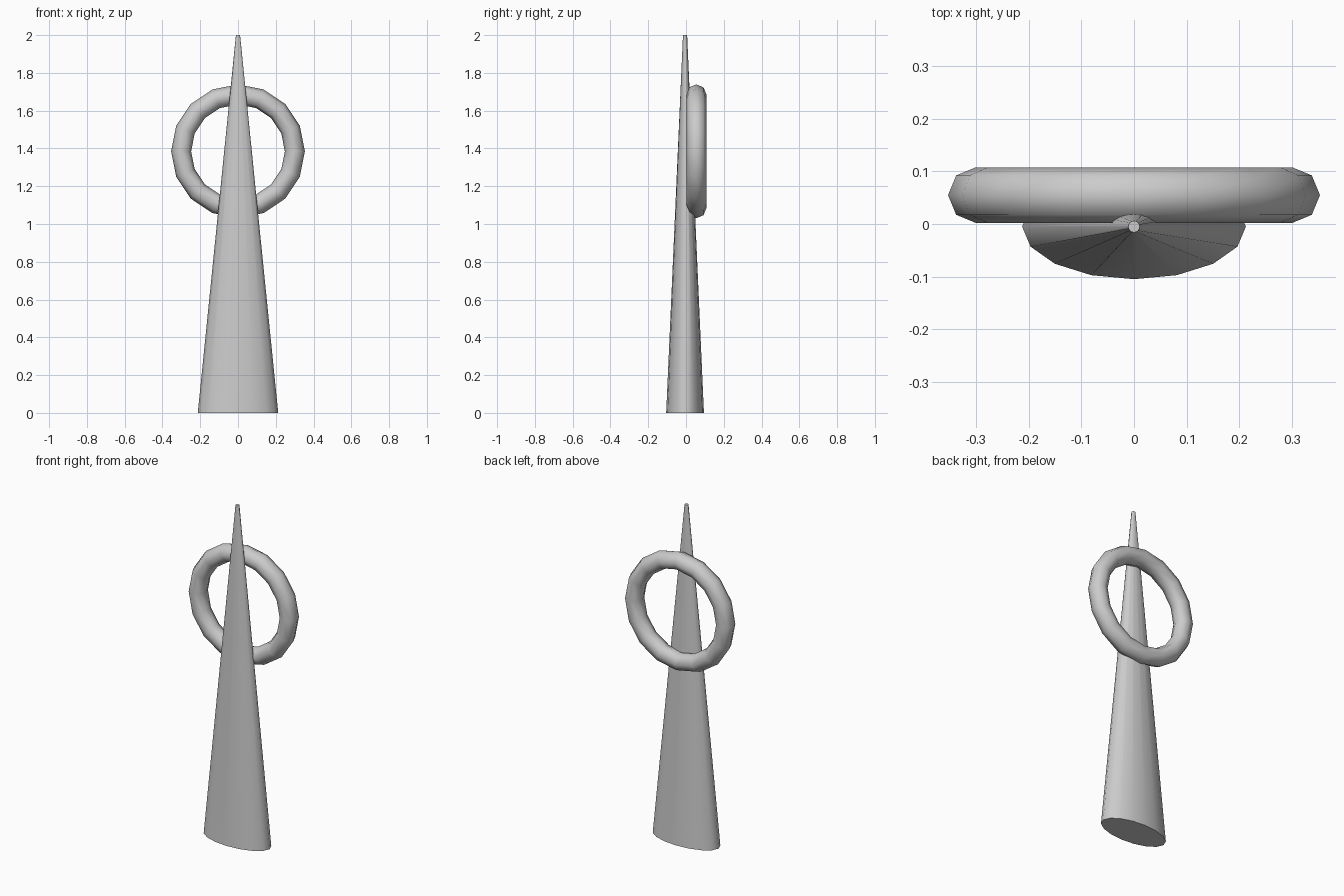
import bpy
import math

if "Cube" in bpy.data.objects:
    bpy.data.objects.remove(bpy.data.objects["Cube"])


def finish(name):
    obj = bpy.context.object
    obj.name = name
    bpy.ops.object.shade_smooth_by_angle(angle=math.radians(50))
    return obj


# Tapered spike: round tip widening to an oval foot
bpy.ops.mesh.primitive_cone_add(vertices=16, radius1=1, radius2=0.011, depth=2,
                                location=(0, -0.005, 1))
spike = bpy.context.object
for v in spike.data.vertices:
    if v.co.z < 0:
        v.co.x *= 0.213
        v.co.y *= 0.1
finish("spike")

# Upright ring fixed to the back of the spike
bpy.ops.mesh.primitive_torus_add(major_segments=16, minor_segments=8,
                                 major_radius=0.301, minor_radius=0.053,
                                 location=(0, 0.055, 1.385),
                                 rotation=(math.pi / 2, 0, 0))
finish("ring")
